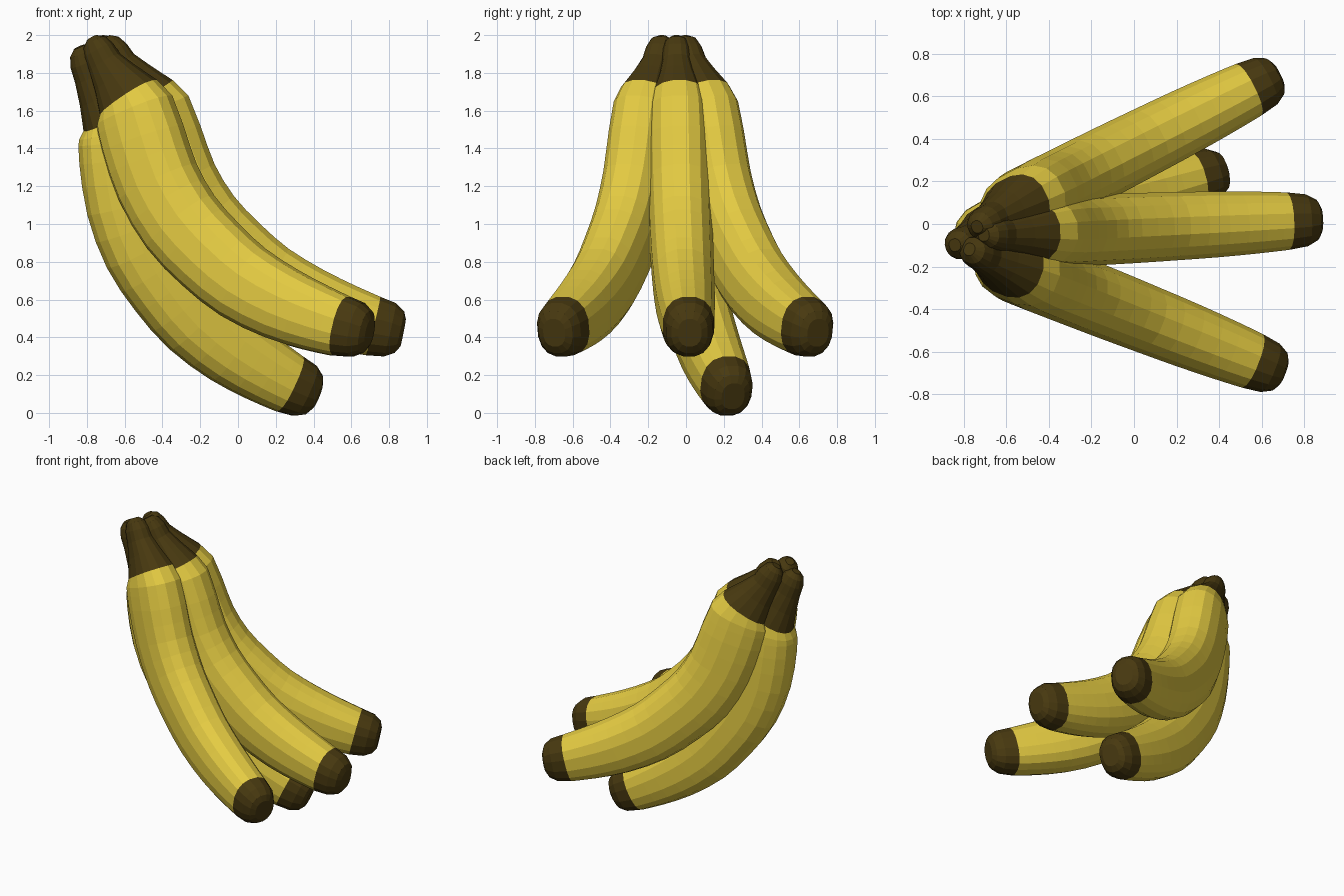
import bpy, bmesh, math
from mathutils import Vector, Matrix

if "Cube" in bpy.data.objects:
    bpy.data.objects.remove(bpy.data.objects["Cube"])

SIDES = 16
# centreline u, z, in-plane radius, sideways radius
STEM = [(-0.03, 1.985, .030, .030), (-0.015, 1.96, .066, .060), (0.01, 1.915, .086, .075),
        (0.045, 1.85, .095, .082), (0.105, 1.765, .130, .105), (0.18, 1.665, .180, .145)]
BODY = [(0.18, 1.665, .180, .145), (0.212, 1.60, .218, .163), (0.26, 1.45, .230, .170),
        (0.345, 1.22, .230, .170), (0.475, 1.01, .228, .169), (0.645, 0.838, .222, .167),
        (0.83, 0.692, .213, .163), (1.05, 0.578, .198, .157), (1.25, 0.503, .178, .147),
        (1.39, 0.460, .162, .137)]
TIP = [(1.39, 0.460, .162, .137), (1.48, 0.440, .147, .124), (1.53, 0.428, .115, .097),
       (1.55, 0.424, .075, .063)]


def smooth_path(pts):
    """Insert a spline midpoint between neighbouring rings."""
    out = []
    for i in range(len(pts) - 1):
        p, q = pts[i], pts[i + 1]
        a, b = pts[max(i - 1, 0)], pts[min(i + 2, len(pts) - 1)]
        out += [p, tuple((9 * (x + y) - w - v) / 16 for w, x, y, v in zip(a, p, q, b))]
    return out + [pts[-1]]


body = [BODY[0]] + smooth_path(BODY[1:])
RINGS = STEM + body[1:] + TIP[1:]
STEM_END = len(STEM) - 1
TIP_START = STEM_END + len(body) - 1


def material(name, color):
    m = bpy.data.materials.new(name)
    m.diffuse_color = (*color, 1)
    m.use_nodes = True
    m.node_tree.nodes["Principled BSDF"].inputs["Base Color"].default_value = m.diffuse_color
    return m


peel = material("yellow_peel", (0.78, 0.60, 0.055))
dark = material("brown_ends", (0.065, 0.041, 0.005))


def rounded(v):
    """Superellipse term: slightly square cross-section."""
    return math.copysign(abs(v) ** 0.85, v)


def banana(name, top, yaw, pitch=0, lean=0):
    bm = bmesh.new()
    rings = [(u - lean * max(0, (z - 1.6) / 0.4), z, rn, ry) for u, z, rn, ry in RINGS]
    loops = []
    for i, (u, z, rn, ry) in enumerate(rings):
        a, b = rings[max(i - 1, 0)], rings[min(i + 1, len(rings) - 1)]
        t = Vector((b[0] - a[0], 0, b[1] - a[1])).normalized()
        n = Vector((-t.z, 0, t.x))
        c = Vector((u, 0, z - 2))
        loop = []
        for k in range(SIDES):
            ang = 2 * math.pi * (k + .5) / SIDES
            p = c + n * rn * rounded(math.cos(ang)) + Vector((0, ry * rounded(math.sin(ang)), 0))
            loop.append(bm.verts.new(p))
        loops.append(loop)
    # skin with dark stem and tip
    for i in range(len(loops) - 1):
        for k in range(SIDES):
            j = (k + 1) % SIDES
            f = bm.faces.new((loops[i][k], loops[i][j], loops[i + 1][j], loops[i + 1][k]))
            f.material_index = 1 if i < STEM_END or i >= TIP_START else 0
    for loop in (loops[0], loops[-1]):
        bm.faces.new(loop).material_index = 1
    bmesh.ops.recalc_face_normals(bm, faces=bm.faces)
    bm.transform(Matrix.Translation(top) @ Matrix.Rotation(math.radians(yaw), 4, 'Z')
                 @ Matrix.Rotation(math.radians(pitch), 4, 'Y'))
    me = bpy.data.meshes.new(name)
    bm.to_mesh(me)
    bm.free()
    me.materials.append(peel)
    me.materials.append(dark)
    bpy.context.collection.objects.link(bpy.data.objects.new(name, me))


# fan of three, plus one hanging lower behind
banana("banana_near", (-0.745, -0.13, 2.0), -21.5)
banana("banana_middle", (-0.675, -0.05, 2.0), 2.6)
banana("banana_far", (-0.71, 0.0, 2.0), 26.8)
banana("banana_lower", (-0.755, -0.075, 1.935), 15.5, 11.2, 0.06)
